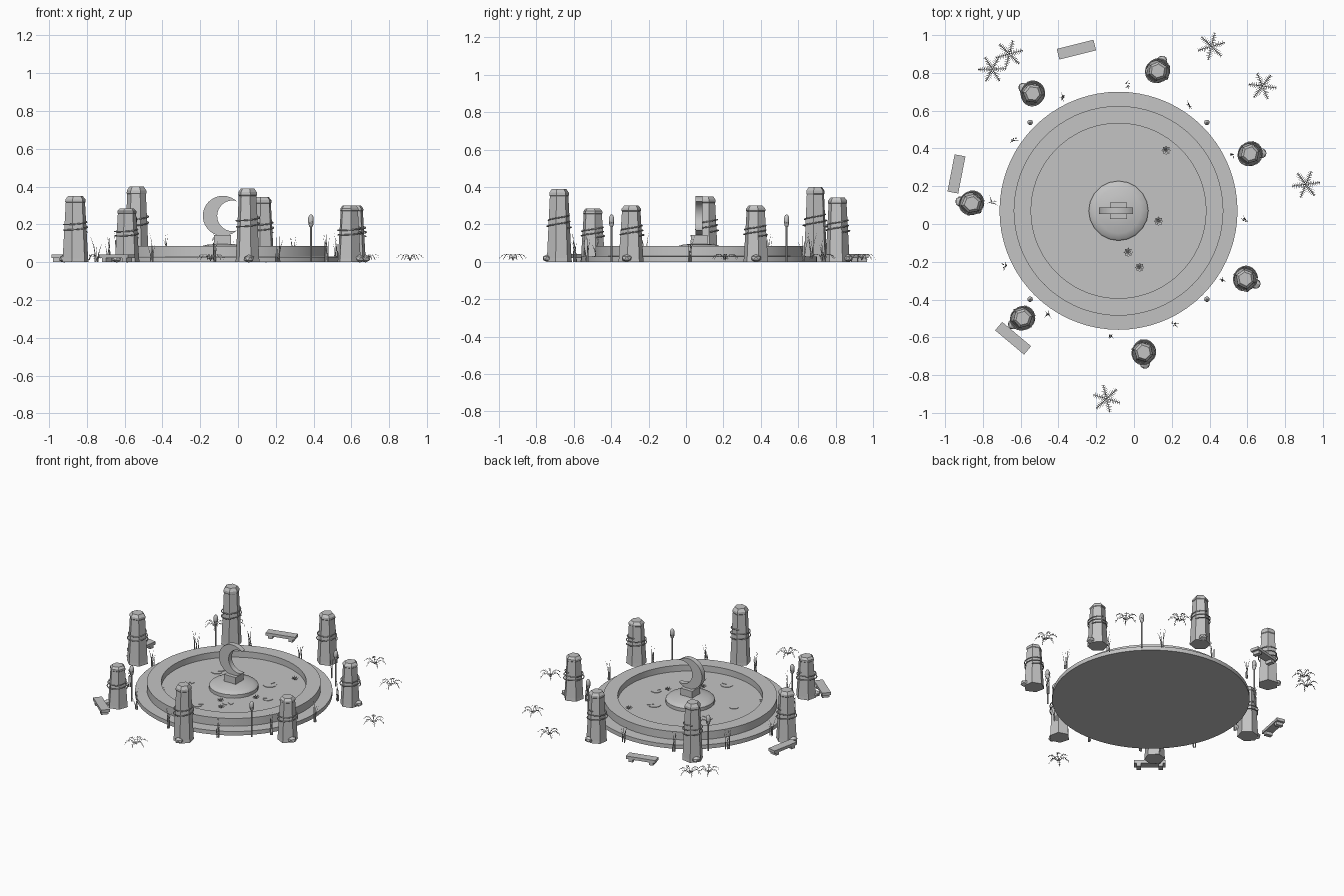
import bpy, bmesh, math, random
from mathutils import Vector, Matrix

if "Cube" in bpy.data.objects:
    bpy.data.objects.remove(bpy.data.objects["Cube"])

random.seed(4)
CX, CY = -0.082, 0.07          # pool centre
TAU = math.tau
stone = bpy.data.materials.new("grey_stone")
stone.diffuse_color = (0.55, 0.55, 0.55, 1)
stone.use_nodes = True
stone.node_tree.nodes["Principled BSDF"].inputs["Base Color"].default_value = stone.diffuse_color


def finish(name, bm, smooth=False):
    bmesh.ops.recalc_face_normals(bm, faces=bm.faces)
    me = bpy.data.meshes.new(name)
    bm.to_mesh(me)
    bm.free()
    ob = bpy.data.objects.new(name, me)
    bpy.context.collection.objects.link(ob)
    me.materials.append(stone)
    if smooth:
        bpy.context.view_layer.objects.active = ob
        ob.select_set(True)
        bpy.ops.object.shade_smooth_by_angle(angle=math.radians(35))
        ob.select_set(False)
    return ob


def lathe(name, profile, sides, x, y, smooth=False, jitter=0.0, spin=0.0):
    """Stack rings of (radius, height) and close both ends."""
    bm = bmesh.new()
    wob = [1 + random.uniform(-jitter, jitter) for _ in range(sides)]
    rings = [[bm.verts.new((x + r * wob[i] * math.cos(TAU * i / sides + spin),
                            y + r * wob[i] * math.sin(TAU * i / sides + spin), z))
              for i in range(sides)] for r, z in profile]
    for a, b in zip(rings, rings[1:]):
        for i in range(sides):
            j = (i + 1) % sides
            bm.faces.new((a[i], a[j], b[j], b[i]))
    bm.faces.new(rings[0])
    bm.faces.new(rings[-1])
    return finish(name, bm, smooth)


def box(bm, size, loc, rot=0.0):
    m = Matrix.Translation(loc) @ Matrix.Rotation(rot, 4, 'Z') @ Matrix.Diagonal((*size, 1))
    bmesh.ops.create_cube(bm, size=1, matrix=m)


def tubes(name, paths, depth, res=1):
    """Tubes along paths of (point, radius factor)."""
    cu = bpy.data.curves.new(name, 'CURVE')
    cu.dimensions = '3D'
    cu.bevel_depth = depth
    cu.bevel_resolution = res
    cu.use_fill_caps = True
    for path in paths:
        sp = cu.splines.new('POLY')
        sp.points.add(len(path) - 1)
        for p, (co, r) in zip(sp.points, path):
            p.co = (*co, 1)
            p.radius = r
    ob = bpy.data.objects.new(name, cu)
    bpy.context.collection.objects.link(ob)
    cu.materials.append(stone)
    bpy.context.view_layer.objects.active = ob
    ob.select_set(True)
    bpy.ops.object.convert(target='MESH')
    ob.select_set(False)


# Pool: wide step, raised rim and sunken floor in one profile
lathe("pool_basin", [(0.63, 0), (0.63, 0.028), (0.555, 0.03), (0.555, 0.085),
                     (0.463, 0.085), (0.463, 0.042)], 72, CX, CY, smooth=True)

# Island mound and pedestal
lathe("island_mound", [(0.158, 0.04), (0.158, 0.065), (0.15, 0.074), (0.12, 0.082),
                       (0.085, 0.092), (0.04, 0.096)], 20, CX, CY, smooth=True)
bm = bmesh.new()
box(bm, (0.092, 0.088, 0.055), (CX, CY, 0.115))
finish("pedestal", bm)

# Crescent sculpture between two circular arcs
bm = bmesh.new()
N, T = 32, 0.036
rows = []
for i in range(N + 1):
    t = i / N
    a = math.radians(46 + 268 * t)
    b = math.radians(73.4 + 213.2 * t)
    out = (-0.08 + 0.106 * math.cos(a), 0.245 + 0.106 * math.sin(a))
    inn = (-0.029 + 0.081 * math.cos(b), 0.245 + 0.081 * math.sin(b))
    rows.append([bm.verts.new((p[0], CY + s * T / 2, p[1])) for p, s in
                 ((out, -1), (out, 1), (inn, 1), (inn, -1))])
for a, b in zip(rows, rows[1:]):
    for k in range(4):
        bm.faces.new((a[k], a[(k + 1) % 4], b[(k + 1) % 4], b[k]))
bm.faces.new(rows[0])
bm.faces.new(rows[-1])
finish("crescent", bm, smooth=True)

# Standing stones, each with a chipped cap, a coiled vine and a boulder
PILLARS = [(0.125, 0.81, 0.345), (0.615, 0.37, 0.30), (0.59, -0.29, 0.30), (0.052, -0.68, 0.39),
           (-0.59, -0.50, 0.285), (-0.86, 0.11, 0.35), (-0.535, 0.69, 0.40)]
for n, (x, y, h) in enumerate(PILLARS):
    spin = random.uniform(0, 1)
    lathe(f"standing_stone_{n}", [(0.068, 0.0), (0.066, 0.02), (0.05, h * 0.9), (0.053, h * 0.91),
                                  (0.052, h * 0.95), (0.038, h)], 6, x, y, jitter=0.06, spin=spin)
    coil = []
    for i in range(49):
        t = i / 48
        r = 0.064 - 0.006 * t + 0.003 * math.sin(5 * t * TAU)
        a = spin + 2.2 * TAU * t
        coil.append(((x + r * math.cos(a), y + r * math.sin(a),
                      h * (0.45 + 0.18 * t) + 0.005 * math.sin(a)), 1))
    tubes(f"vine_coil_{n}", [coil], 0.0035)
    d = Vector((x - CX, y - CY, 0)).normalized()
    d.rotate(Matrix.Rotation(random.uniform(-0.5, 0.5), 3, 'Z'))
    bm = bmesh.new()
    bmesh.ops.create_icosphere(bm, subdivisions=1, radius=1, matrix=Matrix.Translation(
        (x + d.x * 0.06, y + d.y * 0.06, 0.019)) @ Matrix.Diagonal((0.03, 0.03, 0.021, 1)))
    finish(f"boulder_{n}", bm)

# Low benches: slab on two feet
for n, (x, y, deg) in enumerate([(-0.305, 0.923, 14), (-0.94, 0.265, 79), (-0.64, -0.605, -40)]):
    a = math.radians(deg)
    bm = bmesh.new()
    box(bm, (0.2, 0.058, 0.02), (x, y, 0.031), a)
    for s in (-0.07, 0.07):
        box(bm, (0.028, 0.048, 0.022), (x + s * math.cos(a), y + s * math.sin(a), 0.011), a)
    finish(f"bench_{n}", bm)

# Lantern posts on the rim diagonal
for n, (sx, sy) in enumerate([(-1, -1), (1, -1), (1, 1), (-1, 1)]):
    x, y = CX + sx * 0.468, CY + sy * 0.468
    lathe(f"lantern_post_{n}", [(0.005, 0.0), (0.005, 0.185), (0.011, 0.192), (0.0145, 0.21),
                                (0.0145, 0.235), (0.009, 0.248), (0.003, 0.253)], 10, x, y, smooth=True)

# Tall grass clumps around the pool
for n in range(12):
    a = TAU * n / 12 - 0.07
    gx, gy = CX + 0.668 * math.cos(a), CY + 0.668 * math.sin(a)
    blades = []
    for _ in range(5):
        h = random.uniform(0.08, 0.165)
        b = random.uniform(0, TAU)
        lean = random.uniform(0.008, 0.03)
        ox, oy = random.uniform(-0.01, 0.01), random.uniform(-0.01, 0.01)
        blades.append([((gx + ox + lean * t * t * math.cos(b), gy + oy + lean * t * t * math.sin(b),
                         h * t), 1.05 - t) for t in (0, 0.25, 0.5, 0.75, 1)])
    tubes(f"grass_clump_{n}", blades, 0.0035, 0)

# Ferns: six arching fronds with paired leaflets
for n, (x, y) in enumerate([(-0.75, 0.82), (-0.66, 0.90), (0.41, 0.94), (0.68, 0.73),
                            (0.91, 0.21), (-0.145, -0.925)]):
    bm = bmesh.new()
    turn = random.uniform(0, 1)
    for f in range(6):
        a = turn + TAU * f / 6
        d, s = Vector((math.cos(a), math.sin(a), 0)), Vector((-math.sin(a), math.cos(a), 0))

        def at(t):
            return Vector((x, y, 0.006)) + d * 0.075 * t + Vector((0, 0, 0.13 * t * (1.05 - t)))
        for i in range(8):
            t, u = i / 8, (i + 1) / 8
            p, q = at(t), at(u)
            bm.faces.new([bm.verts.new(v) for v in (p - s * .0018, p + s * .0018, q + s * .0018, q - s * .0018)])
            if i:
                w = 0.019 * math.sin(math.pi * (0.2 + 0.7 * t))
                for k in (-1, 1):
                    tip = p + s * k * w + d * 0.008 - Vector((0, 0, 0.003))
                    bm.faces.new([bm.verts.new(v) for v in (p, p + d * 0.005, tip)])
    finish(f"fern_{n}", bm)

# Water lilies: two rings of pointed petals
for n, (x, y) in enumerate([(0.17, 0.39), (0.13, 0.015), (-0.03, -0.15), (0.03, -0.23)]):
    bm = bmesh.new()
    for count, r, z, off in ((8, 0.025, 0.014, 0), (6, 0.016, 0.024, 0.3)):
        for i in range(count):
            a = TAU * i / count + off
            d, s = Vector((math.cos(a), math.sin(a), 0)), Vector((-math.sin(a), math.cos(a), 0))
            c = Vector((x, y, 0.044))
            mid = c + d * r * 0.6 + Vector((0, 0, z * 0.4))
            bm.faces.new([bm.verts.new(v) for v in (c, mid + s * r * 0.3, c + d * r + Vector((0, 0, z)),
                                                    mid - s * r * 0.3)])
    bmesh.ops.create_icosphere(bm, subdivisions=1, radius=0.006, matrix=Matrix.Translation((x, y, 0.056)))
    finish(f"water_lily_{n}", bm)

# Flat lily pads with a notch
for n, (x, y, r) in enumerate([(-0.31, 0.21, 0.04), (-0.28, 0.27, 0.028), (-0.46, -0.22, 0.035),
                               (-0.13, -0.27, 0.04), (0.08, 0.24, 0.045), (0.02, -0.14, 0.035),
                               (0.19, 0.06, 0.035), (-0.36, -0.02, 0.03)]):
    bm = bmesh.new()
    a0 = random.uniform(0, TAU)
    pts = [(x, y)] + [(x + r * math.cos(a0 + 5.7 * i / 16), y + r * math.sin(a0 + 5.7 * i / 16))
                      for i in range(17)]
    face = bm.faces.new([bm.verts.new((px, py, 0.043)) for px, py in pts])
    ext = bmesh.ops.extrude_face_region(bm, geom=[face])
    bmesh.ops.translate(bm, vec=(0, 0, 0.003), verts=[v for v in ext["geom"] if isinstance(v, bmesh.types.BMVert)])
    finish(f"lily_pad_{n}", bm)
